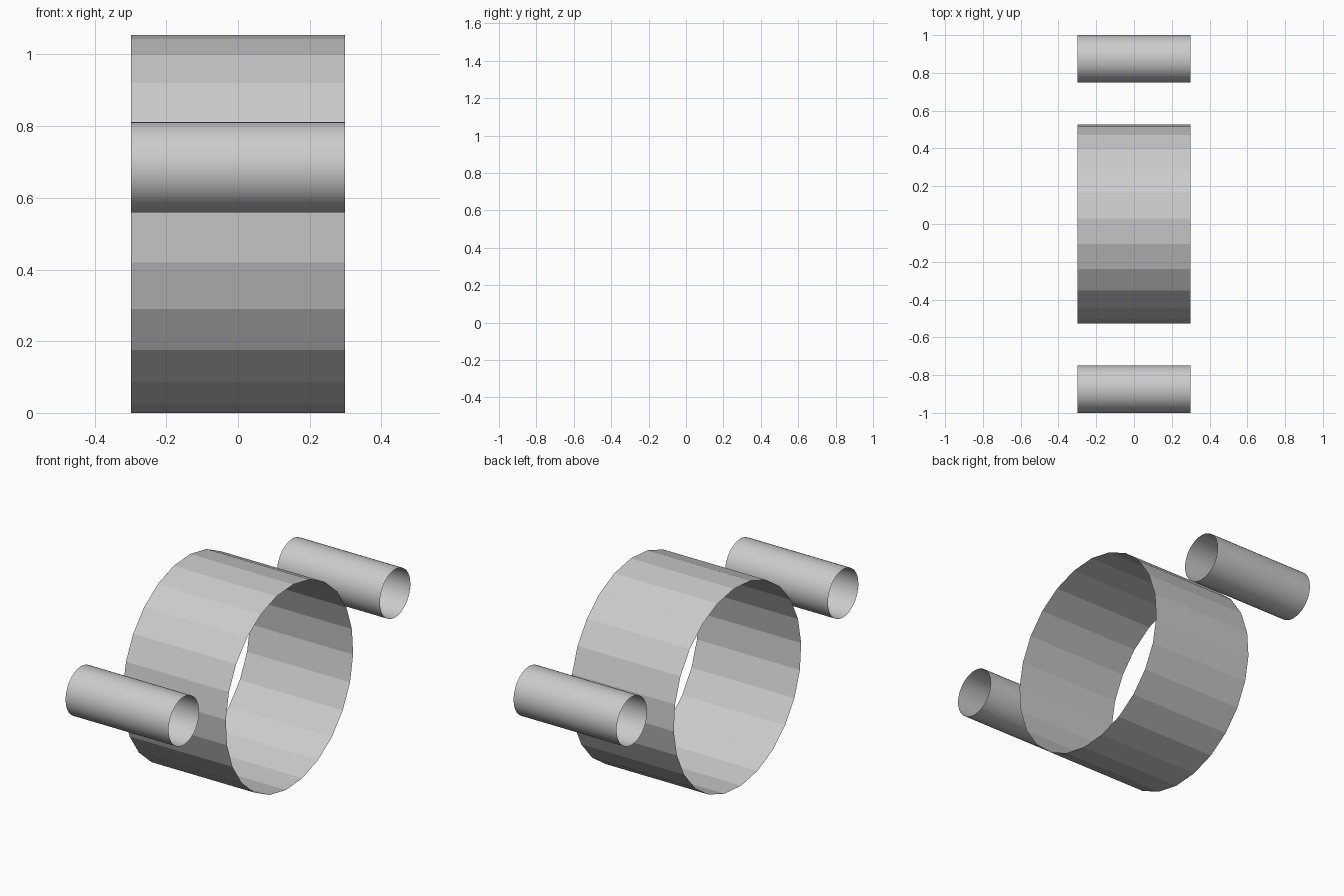
import bpy, math

if "Cube" in bpy.data.objects:
    bpy.data.objects.remove(bpy.data.objects["Cube"])

HALF_LENGTH = 0.298


def open_tube(name, y, z, radius, sides, start=0.0, smooth=False):
    """Open-ended thin tube running along x."""
    verts = []
    for i in range(sides):
        a = start + 2 * math.pi * i / sides
        py, pz = y - radius * math.cos(a), z + radius * math.sin(a)
        verts += [(-HALF_LENGTH, py, pz), (HALF_LENGTH, py, pz)]
    n = len(verts)
    faces = [(2 * i, 2 * i + 1, (2 * i + 3) % n, (2 * i + 2) % n)[::-1]
             for i in range(sides)]
    mesh = bpy.data.meshes.new(name)
    mesh.from_pydata(verts, [], faces)
    for p in mesh.polygons:
        p.use_smooth = smooth
    # Make the faces point away from the tube axis
    p = mesh.polygons[0]
    if p.normal.y * (p.center.y - y) + p.normal.z * (p.center.z - z) < 0:
        mesh.flip_normals()
    obj = bpy.data.objects.new(name, mesh)
    bpy.context.collection.objects.link(obj)
    return obj


# Large faceted ring in the middle
open_tube("main_ring", 0, 0.527, 0.5275, 24, math.radians(3.3))

# Small smooth tubes in front and behind
for label, side in (("front", -1), ("back", 1)):
    open_tube(label + "_tube", side * 0.874, 0.685, 0.126, 48, smooth=True)
